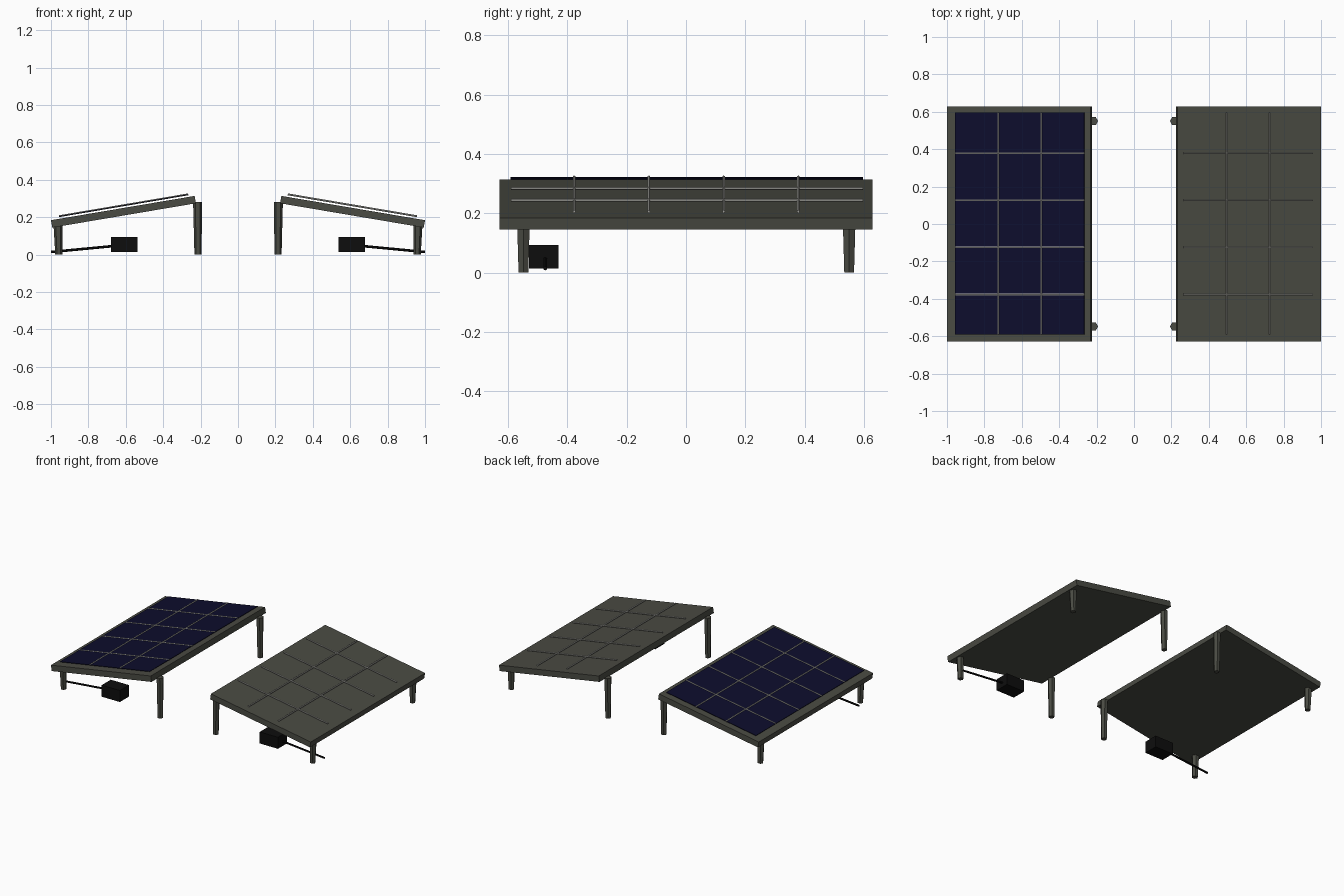
import bpy, bmesh, math
from mathutils import Matrix, Vector

if "Cube" in bpy.data.objects:
    bpy.data.objects.remove(bpy.data.objects["Cube"])

TILT = math.radians(9.6)


def material(name, rgb):
    m = bpy.data.materials.new(name)
    m.diffuse_color = (*rgb, 1)
    m.use_nodes = True
    m.node_tree.nodes["Principled BSDF"].inputs["Base Color"].default_value = m.diffuse_color
    return m


FRAME = material("frame_grey", (0.068, 0.070, 0.056))
CELL = material("cell_blue", (0.004, 0.004, 0.026))
WIRE = material("wire_light_grey", (0.42, 0.42, 0.39))
BLACK = material("box_black", (0.004, 0.004, 0.004))


def finish(name, bm, mat):
    bmesh.ops.recalc_face_normals(bm, faces=bm.faces)
    mesh = bpy.data.meshes.new(name)
    bm.to_mesh(mesh)
    bm.free()
    mesh.materials.append(mat)
    ob = bpy.data.objects.new(name, mesh)
    bpy.context.collection.objects.link(ob)
    return ob


def box(name, centre, size, mat, frame=Matrix()):
    bm = bmesh.new()
    bmesh.ops.create_cube(bm, size=1)
    bm.transform(frame @ Matrix.Translation(centre) @ Matrix.Diagonal((*size, 1)))
    return finish(name, bm, mat)


def rod(name, a, b, r1, r2, sides, mat, frame=Matrix()):
    a, b = frame @ Vector(a), frame @ Vector(b)
    d = b - a
    bm = bmesh.new()
    bmesh.ops.create_cone(bm, cap_ends=True, segments=sides,
                          radius1=r1, radius2=r2, depth=d.length)
    turn = d.to_track_quat('Z', 'Y').to_matrix().to_4x4()
    bm.transform(Matrix.Translation((a + b) / 2) @ turn)
    return finish(name, bm, mat)


for side, s in (("left", -1), ("right", 1)):
    # Tilted frame: local x runs along the slope, z is its normal
    slope = Matrix.Translation((s * 0.6125, 0, 0.229)) @ Matrix.Rotation(s * TILT, 4, 'Y')
    mid = -s * 0.007
    box(f"{side}_panel_slab", (0, 0, 0), (0.779, 1.256, 0.04), FRAME, slope)

    # Dark cell sheet, only on the left panel
    if s < 0:
        box("left_cell_sheet", (mid, 0.003, 0.033), (0.70, 1.188, 0.003), CELL, slope)

    # Wires dividing the cells
    for i, u in enumerate((-0.117, 0.117)):
        rod(f"{side}_long_wire_{i}", (mid + u, -0.59, 0.034), (mid + u, 0.597, 0.034),
            0.005, 0.005, 6, WIRE, slope)
    for i in range(4):
        y = -0.377 + i * 0.252
        rod(f"{side}_cross_wire_{i}", (mid - 0.35, y, 0.034), (mid + 0.35, y, 0.034),
            0.005, 0.005, 6, WIRE, slope)

    # Tapered legs, tall on the inside and short on the outside
    for end, y in (("front", -0.548), ("back", 0.55)):
        rod(f"{side}_tall_leg_{end}", (s * 0.214, y, 0), (s * 0.216, y, 0.28),
            0.019, 0.024, 6, FRAME)
        rod(f"{side}_short_leg_{end}", (s * 0.958, y, 0), (s * 0.962, y, 0.152),
            0.019, 0.024, 6, FRAME)

    # Junction box and its cable
    box(f"{side}_junction_box", (s * 0.608, -0.48, 0.053), (0.14, 0.10, 0.08), BLACK)
    rod(f"{side}_cable", (s * 0.64, -0.475, 0.048), (s * 0.999, -0.475, 0.014),
        0.007, 0.007, 6, BLACK)
